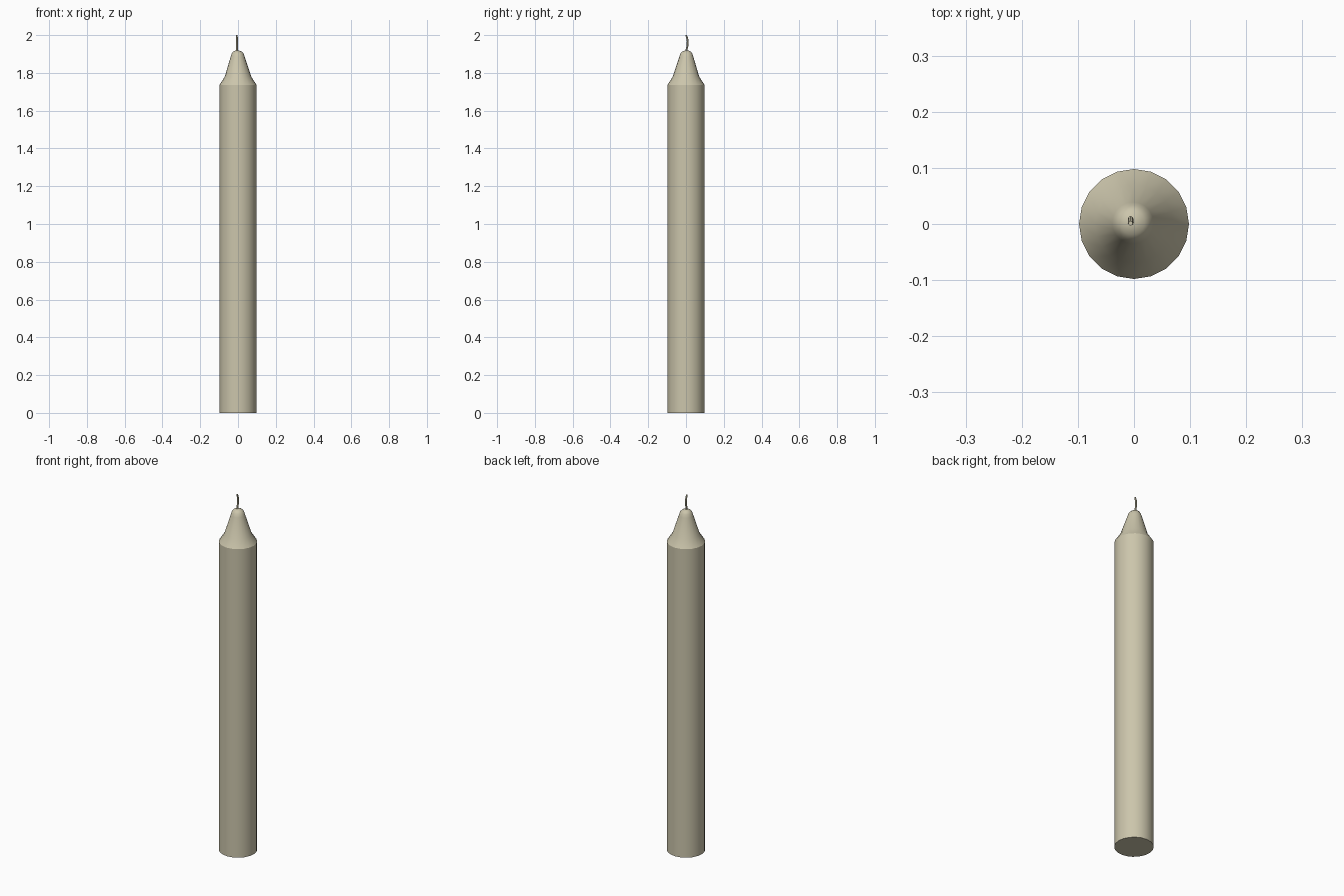
import bpy, bmesh, math

if "Cube" in bpy.data.objects:
    bpy.data.objects.remove(bpy.data.objects["Cube"])

wax = bpy.data.materials.new("wax")
wax.diffuse_color = (0.6, 0.56, 0.41, 1)
wax.use_nodes = True
wax.node_tree.nodes["Principled BSDF"].inputs["Base Color"].default_value = wax.diffuse_color


def loft(name, rings, sides):
    """Skin circular rings given as (x, y, z, radius), capped at both ends."""
    bm = bmesh.new()
    loops = []
    for x, y, z, r in rings:
        loops.append([bm.verts.new((x + r * math.cos(2 * math.pi * i / sides),
                                    y + r * math.sin(2 * math.pi * i / sides), z))
                      for i in range(sides)])
    for a, b in zip(loops, loops[1:]):
        for i in range(sides):
            j = (i + 1) % sides
            bm.faces.new((a[i], a[j], b[j], b[i]))
    bm.faces.new(loops[0][::-1])
    bm.faces.new(loops[-1])
    mesh = bpy.data.meshes.new(name)
    bm.to_mesh(mesh)
    bm.free()
    ob = bpy.data.objects.new(name, mesh)
    bpy.context.collection.objects.link(ob)
    mesh.materials.append(wax)
    bpy.ops.object.select_all(action='DESELECT')
    ob.select_set(True)
    bpy.context.view_layer.objects.active = ob
    bpy.ops.object.shade_smooth_by_angle(angle=math.radians(32))
    return ob


# Wax body: straight column, bevelled shoulder, slightly off-centre tapered tip
loft("candle_body", [
    (0, 0, 0, 0.098),
    (0, 0, 1.737, 0.098),
    (0, 0, 1.78, 0.07),
    (-0.002, 0.002, 1.885, 0.037),
    (-0.002, 0.002, 1.903, 0.031),
    (-0.003, 0.003, 1.913, 0.022),
    (-0.004, 0.003, 1.918, 0.010),
    (-0.004, 0.003, 1.919, 0.002),
], 20)

# Wick: thin strand bowed towards the back
loft("wick", [
    (-0.006, 0.001, 1.90, 0.005),
    (-0.006, 0.003, 1.925, 0.005),
    (-0.006, 0.008, 1.945, 0.005),
    (-0.006, 0.009, 1.965, 0.005),
    (-0.006, 0.006, 1.985, 0.005),
    (-0.006, 0.001, 2.00, 0.004),
], 8)
